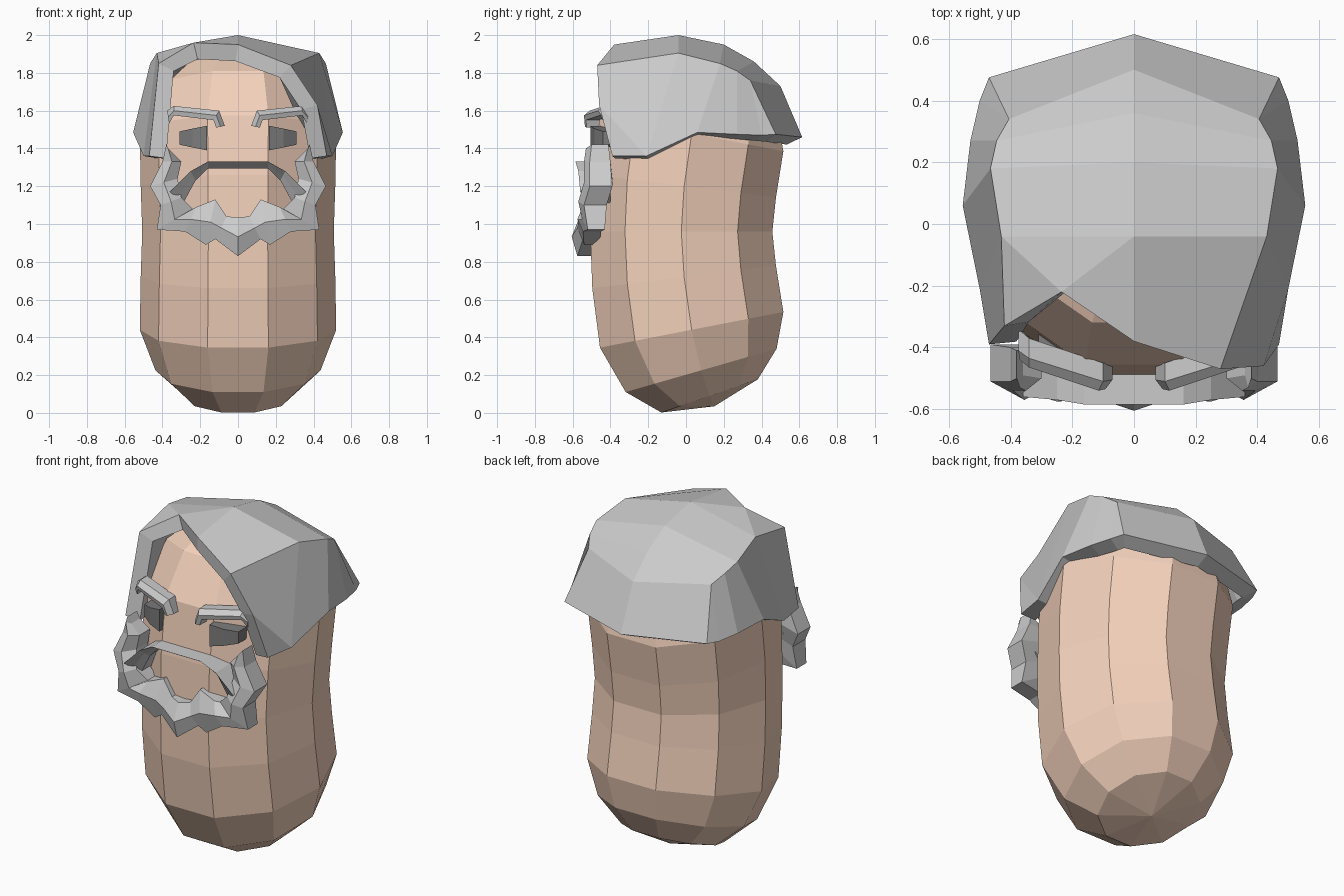
import bpy, bmesh
from math import cos, sin, radians, pi

if "Cube" in bpy.data.objects:
    bpy.data.objects.remove(bpy.data.objects["Cube"])


def make(name, verts, faces, colour=None):
    bm = bmesh.new()
    vs = [bm.verts.new(v) for v in verts]
    for f in faces:
        bm.faces.new([vs[i] for i in f])
    me = bpy.data.meshes.new(name)
    bm.to_mesh(me)
    bm.free()
    ob = bpy.data.objects.new(name, me)
    bpy.context.collection.objects.link(ob)
    if colour:
        mat = bpy.data.materials.new(name + "_colour")
        mat.diffuse_color = (*colour, 1)
        mat.use_nodes = True
        mat.node_tree.nodes["Principled BSDF"].inputs["Base Color"].default_value = mat.diffuse_color
        me.materials.append(mat)
    return ob


def strip(name, sections, lean, colour=None):
    """Mirrored solid band; section = (outer x, z, inner x, z, front y, back y)."""
    verts, faces, n = [], [], 5
    for xo, zo, xi, zi, yf, yb in sections:
        verts += [(xo, yb, zo), (xo, yf + lean[0], zo),
                  ((xo + xi) / 2, yf + lean[1], (zo + zi) / 2),
                  (xi, yf + lean[2], zi), (xi, yb, zi)]
    for s in range(len(sections) - 1):
        for k in range(n):
            a, b = s * n + k, s * n + (k + 1) % n
            faces.append((a, b, b + n, a + n))
    faces.append(range(n))
    if sections[-1][0] > 0:                       # open where it meets its mirror
        last = len(verts) - n
        faces.append(range(last, last + n))
    ob = make(name, verts, faces, colour)
    bm = bmesh.new()
    bm.from_mesh(ob.data)
    bmesh.ops.recalc_face_normals(bm, faces=bm.faces)
    bm.to_mesh(ob.data)
    bm.free()
    ob.modifiers.new("Mirror", 'MIRROR')
    return ob


# bean-shaped head: ten-sided tilted rings (centre y, z, radius, tilt), mirrored about z = 0.96
SIDES, MID = 10, 0.96
low = [(.125, .09, .284, 19), (.08, .225, .437, 16), (.03, .44, .52, 11), (-.01, .72, .515, 7)]
rings = low + [(-.025, MID, .507, 0)] + [(y, 2 * MID - z, r, -t) for y, z, r, t in reversed(low)]
verts = []
for y, z, r, t in rings:
    t = radians(t)
    for k in range(SIDES):
        a = 2 * pi * k / SIDES
        verts.append((r * cos(a), y + r * sin(a) * cos(t), z + r * sin(a) * sin(t)))
faces = []
for s in range(len(rings) - 1):
    for k in range(SIDES):
        a, b = s * SIDES + k, s * SIDES + (k + 1) % SIDES
        faces.append((a, b, b + SIDES, a + SIDES))
verts += [(0, .15, .035), (0, .15, 2 * MID - .035)]
bottom, top = len(verts) - 2, len(verts) - 1
last = (len(rings) - 1) * SIDES
for k in range(SIDES):
    j = (k + 1) % SIDES
    faces += [(j, k, bottom), (last + k, last + j, top)]
make("head", verts, faces, (.9, .64, .5))

# hair: rows front to back, each (centre, upper side, lower side), mirrored in x
rows = [((0, -.04, 2.0), (.43, -.04, 1.905), (.5, -.21, 1.36)),
        ((0, .2, 1.95), (.465, .18, 1.85), (.555, .06, 1.485)),
        ((0, .36, 1.86), (.445, .27, 1.81), (.53, .27, 1.475)),
        ((0, .5, 1.73), (.405, .34, 1.76), (.50, .40, 1.47)),
        ((0, .615, 1.46), (.47, .475, 1.475), (.47, .475, 1.475))]
# front hairline, left to right, with the off-centre parting third
verts = [(-.47, -.39, 1.36), (-.42, -.33, 1.85), (-.235, -.22, 1.96), (0, -.38, 1.95),
         (.28, -.47, 1.84), (.42, -.46, 1.63), (.47, -.39, 1.36)]
F = len(verts)
for c, u, l in rows:
    verts += [(-l[0], *l[1:]), (-u[0], *u[1:]), c, u, l]
faces = [(0, 1, F + 1, F), (1, 2, F + 1), (2, F + 2, F + 1), (2, 3, F + 2),
         (3, 4, F + 3, F + 2), (4, 5, F + 4, F + 3), (5, 6, F + 4)]
for s in range(len(rows) - 1):
    for k in range(4):
        a = F + s * 5 + k
        faces.append((a, a + 1, a + 6, a + 5))
hair = make("hair", verts, faces)
bm = bmesh.new()
bm.from_mesh(hair.data)
bmesh.ops.remove_doubles(bm, verts=bm.verts, dist=.0005)
bm.to_mesh(hair.data)
bm.free()
shell = hair.modifiers.new("Thickness", 'SOLIDIFY')
shell.thickness, shell.offset = .09, -1

# beard, from sideburn down to chin
strip("beard", [(.38, 1.42, .36, 1.38, -.53, -.41),
                (.40, 1.33, .30, 1.33, -.54, -.40),
                (.465, 1.2, .32, 1.24, -.54, -.39),
                (.41, 1.1, .30, 1.14, -.57, -.42),
                (.43, .97, .24, 1.08, -.55, -.43),
                (.28, .96, .22, 1.09, -.575, -.45),
                (.17, .89, .12, 1.13, -.57, -.46),
                (.12, .92, .06, 1.04, -.575, -.47),
                (0, .83, 0, 1.035, -.605, -.49)], (.03, 0, .04))

# moustache
strip("moustache", [(.36, 1.17, .29, 1.11, -.56, -.40),
                    (.25, 1.28, .225, 1.23, -.57, -.43),
                    (.16, 1.33, .16, 1.295, -.585, -.46),
                    (0, 1.33, 0, 1.295, -.585, -.46)], (0, .03, .06))

# eyebrows
strip("eyebrows", [(.07, 1.52, .115, 1.51, -.535, -.45),
                   (.10, 1.60, .13, 1.55, -.54, -.45),
                   (.34, 1.625, .34, 1.575, -.465, -.37),
                   (.375, 1.60, .365, 1.53, -.44, -.34)], (.03, 0, .01))

# eyes
strip("eyes", [(.165, 1.52, .165, 1.39, -.505, -.42),
               (.24, 1.505, .24, 1.405, -.485, -.39),
               (.31, 1.49, .31, 1.42, -.44, -.34)], (0, 0, 0), (.2, .2, .2))
